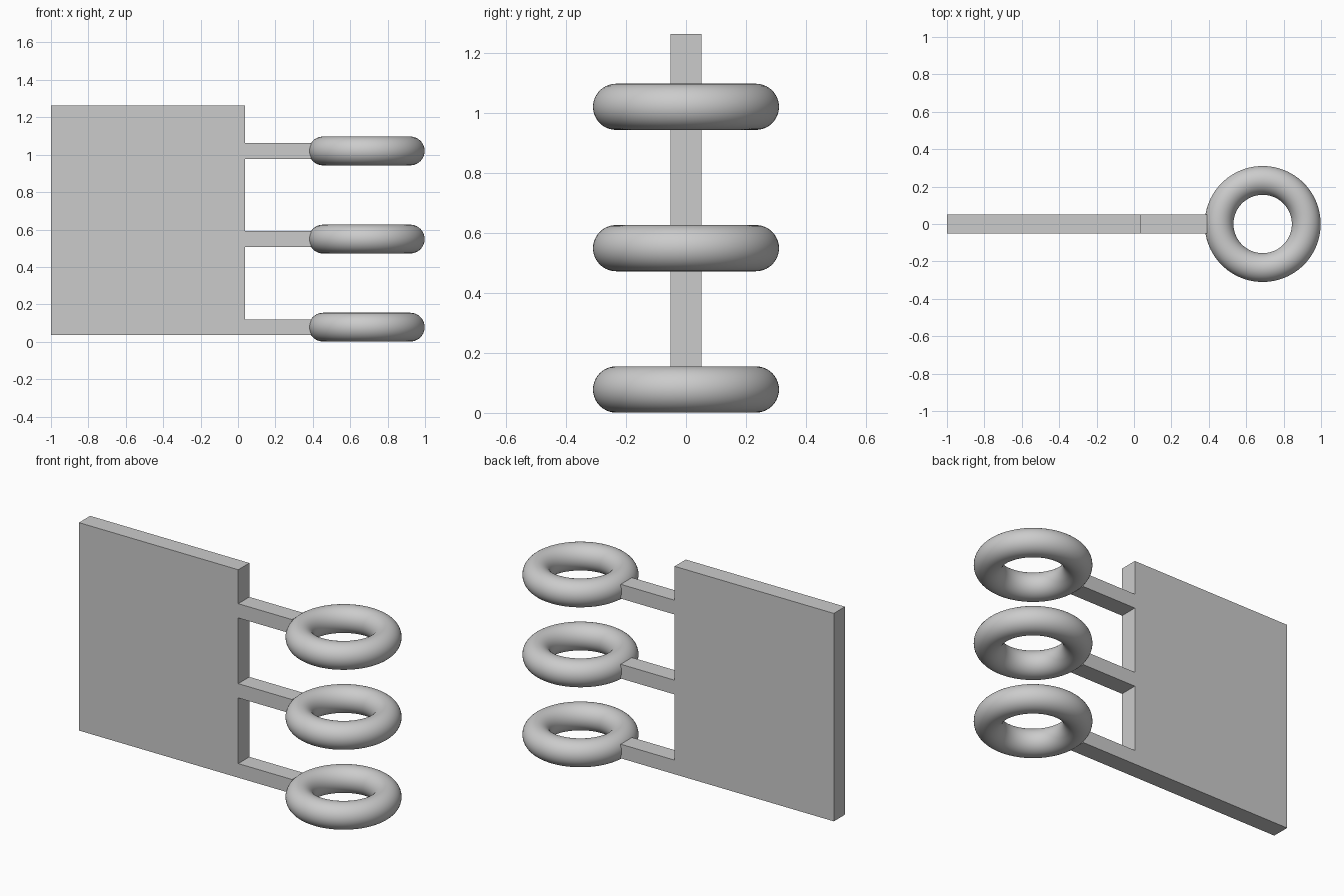
import bpy
import bmesh

cube = bpy.data.objects.get("Cube")
if cube:
    bpy.data.objects.remove(cube, do_unlink=True)

grey = bpy.data.materials.new("light grey")
grey.use_nodes = True
colour = (0.6, 0.6, 0.6, 1)
grey.diffuse_color = colour
grey.node_tree.nodes["Principled BSDF"].inputs["Base Color"].default_value = colour

BOTTOM, TOP = 0.037, 1.262
LEFT, EDGE, TIP = -1.0, 0.038, 0.389
HALF_DEPTH = 0.052
LEVELS = [0.078, 0.549, 1.02]
ARM_HALF = 0.042

# Flat plate with three arms, extruded from one outline
outline = [(LEFT, BOTTOM)]
for z in LEVELS:
    low, high = z - ARM_HALF, z + ARM_HALF
    if z == LEVELS[0]:
        low = BOTTOM  # lowest arm is flush with the plate
    else:
        outline.append((EDGE, low))
    outline += [(TIP, low), (TIP, high), (EDGE, high)]
outline += [(EDGE, TOP), (LEFT, TOP)]

bm = bmesh.new()
face = bm.faces.new([bm.verts.new((x, -HALF_DEPTH, z)) for x, z in outline])
result = bmesh.ops.extrude_face_region(bm, geom=[face])
moved = [v for v in result["geom"] if isinstance(v, bmesh.types.BMVert)]
bmesh.ops.translate(bm, verts=moved, vec=(0, 2 * HALF_DEPTH, 0))
bmesh.ops.recalc_face_normals(bm, faces=bm.faces)
mesh = bpy.data.meshes.new("plate_with_arms")
bm.to_mesh(mesh)
bm.free()
mesh.materials.append(grey)
plate = bpy.data.objects.new("plate_with_arms", mesh)
bpy.context.collection.objects.link(plate)

# Smooth rings at the arm tips
for name, z in zip(("lower", "middle", "upper"), LEVELS):
    bpy.ops.mesh.primitive_torus_add(
        major_segments=96, minor_segments=40,
        major_radius=0.233, minor_radius=0.077, location=(0.688, 0, z))
    ring = bpy.context.object
    ring.name = name + "_ring"
    ring.data.materials.append(grey)
    bpy.ops.object.shade_smooth()
